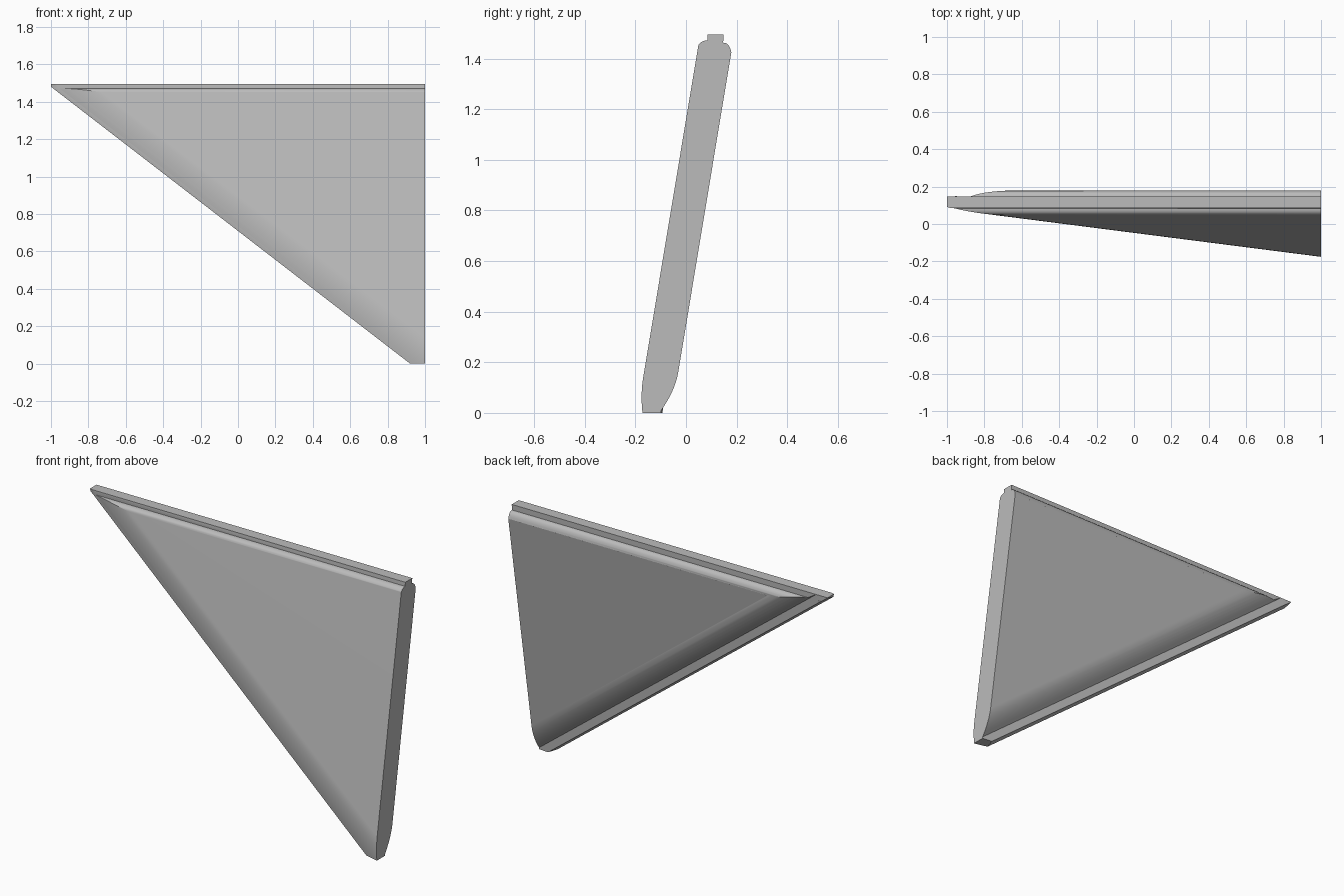
import bpy
import bmesh
from math import radians
from mathutils import Vector

if "Cube" in bpy.data.objects:
    bpy.data.objects.remove(bpy.data.objects["Cube"], do_unlink=True)

SLOPE = 0.771     # drop of the long sloping edge per unit of x
LEAN = 0.166      # how far the panel leans back per unit of height
THICK = 0.135


def bezier(a, b, c, steps=8):
    """Points of a quadratic curve from a to c."""
    a, b, c = Vector(a), Vector(b), Vector(c)
    return [tuple(a * (1 - t) ** 2 + b * 2 * t * (1 - t) + c * t * t)
            for t in (i / steps for i in range(steps + 1))]


def prism(name, profile, x0, x1, place):
    """Sweep a profile between two x positions."""
    bm = bmesh.new()
    ends = [[bm.verts.new(place(x, p, q)) for p, q in profile] for x in (x0, x1)]
    n = len(profile)
    for i in range(n):
        j = (i + 1) % n
        bm.faces.new((ends[0][i], ends[0][j], ends[1][j], ends[1][i]))
    bm.faces.new(ends[0])
    bm.faces.new(ends[1])
    bmesh.ops.recalc_face_normals(bm, faces=bm.faces)
    mesh = bpy.data.meshes.new(name)
    bm.to_mesh(mesh)
    bm.free()
    obj = bpy.data.objects.new(name, mesh)
    bpy.context.collection.objects.link(obj)
    return obj


def along_slope(x, height, offset):
    """Height above the sloping edge, offset back from the leaning front."""
    z = SLOPE * (0.92 - x) + height
    return (x, 0.04 + LEAN * (z - 1.4) + offset, z)


def along_x(x, y, z):
    return (x, y, z)


grey = bpy.data.materials.new("plain grey")
grey.use_nodes = True
colour = (0.5, 0.5, 0.5, 1)
grey.diffuse_color = colour
grey.node_tree.nodes["Principled BSDF"].inputs["Base Color"].default_value = colour

# Leaning slab, rounded into a thin tongue along its sloping edge
slab_profile = [(1.8, 0)]
slab_profile += bezier((0.2, 0), (0.11, 0), (0, 0.04))
slab_profile += [(0.015, THICK - 0.036)]
slab_profile += bezier((0.07, THICK - 0.043), (0.15, THICK), (0.222, THICK))
slab_profile += [(1.8, THICK)]
panel = prism("triangular_panel", slab_profile, -1.3, 1.2, along_slope)
panel.data.materials.append(grey)

# Trimming shape: level foot, rounded shoulders, upright top tongue, square ends
trim_profile = [(-0.5, 0), (-0.5, 1.39), (0.036, 1.425)]
trim_profile += bezier((0.043, 1.435), (0.05, 1.472), (0.084, 1.472), 6)
trim_profile += [(0.085, 1.495), (0.148, 1.495)]
trim_profile += bezier((0.147, 1.463), (0.172, 1.463), (0.179, 1.425), 6)
trim_profile += [(0.186, 1.415), (0.5, 1.39), (0.5, 0)]
trim = prism("trim_helper", trim_profile, -1, 1, along_x)
trim.data.materials.append(grey)
trim.hide_render = True

cut = panel.modifiers.new("trim", "BOOLEAN")
cut.operation = "INTERSECT"
cut.solver = "EXACT"
cut.object = trim

bpy.ops.object.select_all(action="DESELECT")
panel.select_set(True)
bpy.context.view_layer.objects.active = panel
bpy.ops.object.modifier_apply(modifier=cut.name)
bpy.data.objects.remove(trim, do_unlink=True)

# Soft rounded edges beside truly flat faces
bpy.ops.object.shade_smooth_by_angle(angle=radians(30))
weighted = panel.modifiers.new("flat faces", "WEIGHTED_NORMAL")
weighted.keep_sharp = True
